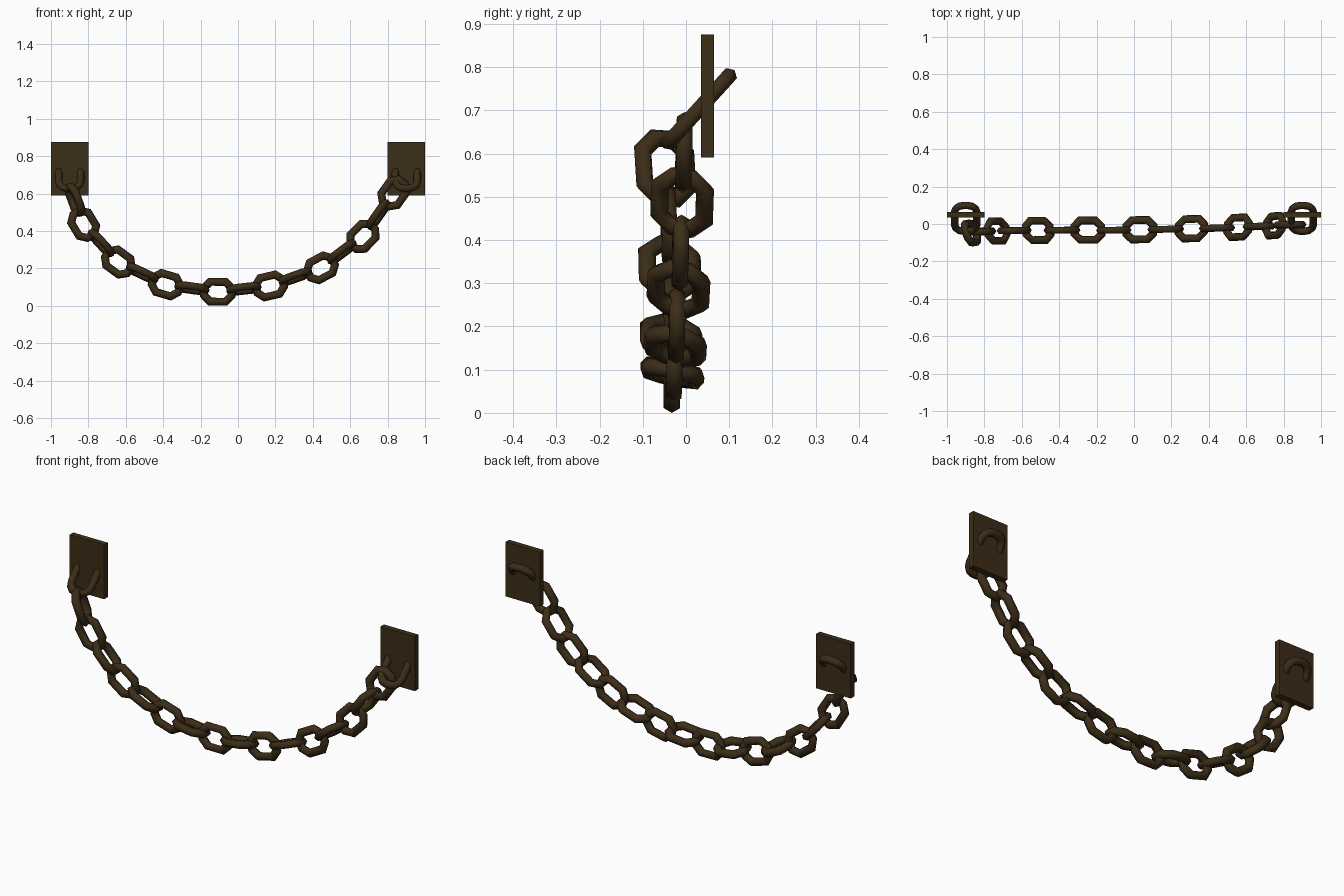
import bpy, bmesh, math
from mathutils import Vector

if "Cube" in bpy.data.objects:
    bpy.data.objects.remove(bpy.data.objects["Cube"])

iron = bpy.data.materials.new("dark_iron")
iron.diffuse_color = (0.045, 0.026, 0.009, 1)
iron.use_nodes = True
iron.node_tree.nodes["Principled BSDF"].inputs["Base Color"].default_value = iron.diffuse_color


def finish(name, bm, smooth):
    bmesh.ops.recalc_face_normals(bm, faces=bm.faces)
    mesh = bpy.data.meshes.new(name)
    bm.to_mesh(mesh)
    bm.free()
    mesh.materials.append(iron)
    for p in mesh.polygons:
        p.use_smooth = smooth
    obj = bpy.data.objects.new(name, mesh)
    bpy.context.collection.objects.link(obj)
    return obj


def link(name, center, along, across, half_len, half_wid, r, corner, segs, sides=6):
    """Closed rounded-rectangle loop swept with a polygonal section."""
    along = along.normalized()
    across = (across - along * across.dot(along)).normalized()
    normal = along.cross(across)
    # Centre line, counter-clockwise
    a, b = half_len - r, half_wid - r
    path = []
    for q, (sx, sy) in enumerate([(1, 1), (-1, 1), (-1, -1), (1, -1)]):
        for s in range(segs + 1):
            t = math.pi / 2 * (q + s / segs)
            path.append(Vector((sx * (a - corner) + corner * math.cos(t),
                                sy * (b - corner) + corner * math.sin(t))))
    bm = bmesh.new()
    rings = []
    n = len(path)
    for i, p in enumerate(path):
        d0 = (p - path[i - 1]).normalized()
        d1 = (path[(i + 1) % n] - p).normalized()
        tan = (d0 + d1).normalized()
        miter = r / max(tan.dot(d1), 0.5)
        out = along * tan.y - across * tan.x
        base = center + along * p.x + across * p.y
        rings.append([bm.verts.new(base + out * miter * math.cos(t) + normal * r * math.sin(t))
                      for t in (2 * math.pi * k / sides for k in range(sides))])
    for i in range(n):
        r0, r1 = rings[i], rings[(i + 1) % n]
        for k in range(sides):
            j = (k + 1) % sides
            bm.faces.new((r0[k], r1[k], r1[j], r0[j]))
    return finish(name, bm, True)


# Wall plates, each pierced by a tilted ring
for side, label in ((-1, "left"), (1, "right")):
    bm = bmesh.new()
    bmesh.ops.create_cube(bm, size=1)
    for v in bm.verts:
        v.co = Vector((side * 0.9 + v.co.x * 0.2, 0.05 + v.co.y * 0.03, 0.733 + v.co.z * 0.285))
    finish("wall_plate_" + label, bm, False)
    link("plate_ring_" + label, Vector((side * 0.9, 0.03, 0.703)), Vector((0, 0.67, 0.74)),
         Vector((1, 0, 0)), 0.122, 0.078, 0.02, 0.045, 3)

# Centres of the upright links along the hanging curve
upright = [Vector(c) for c in (
    (-0.825, -0.04, 0.445), (-0.64, -0.035, 0.243), (-0.385, -0.033, 0.122),
    (-0.108, -0.033, 0.084), (0.17, -0.028, 0.115), (0.444, -0.022, 0.212),
    (0.668, -0.013, 0.38), (0.833, -0.005, 0.612))]

# Flat links sit halfway between upright ones
centers = [Vector((-0.872, -0.048, 0.575))]
for i, c in enumerate(upright):
    if i:
        centers.append((upright[i - 1] + c) / 2)
    centers.append(c)

for i, c in enumerate(centers):
    along = centers[min(i + 1, len(centers) - 1)] - centers[max(i - 1, 0)]
    up = Vector((-along.z, 0, along.x)).normalized()
    roll = math.radians(90 if i % 2 else (-20 if i == 0 else -12))
    across = Vector((0, 1, 0)) * math.cos(roll) + up * math.sin(roll)
    link(f"chain_link_{i + 1:02d}", c, along, across, 0.094, 0.074, 0.021, 0.032, 1)

# Rest the lowest link on the ground
low = min(v.co.z for o in bpy.data.objects for v in o.data.vertices)
for o in bpy.data.objects:
    if o.name.startswith("chain"):
        o.location.z = -low
